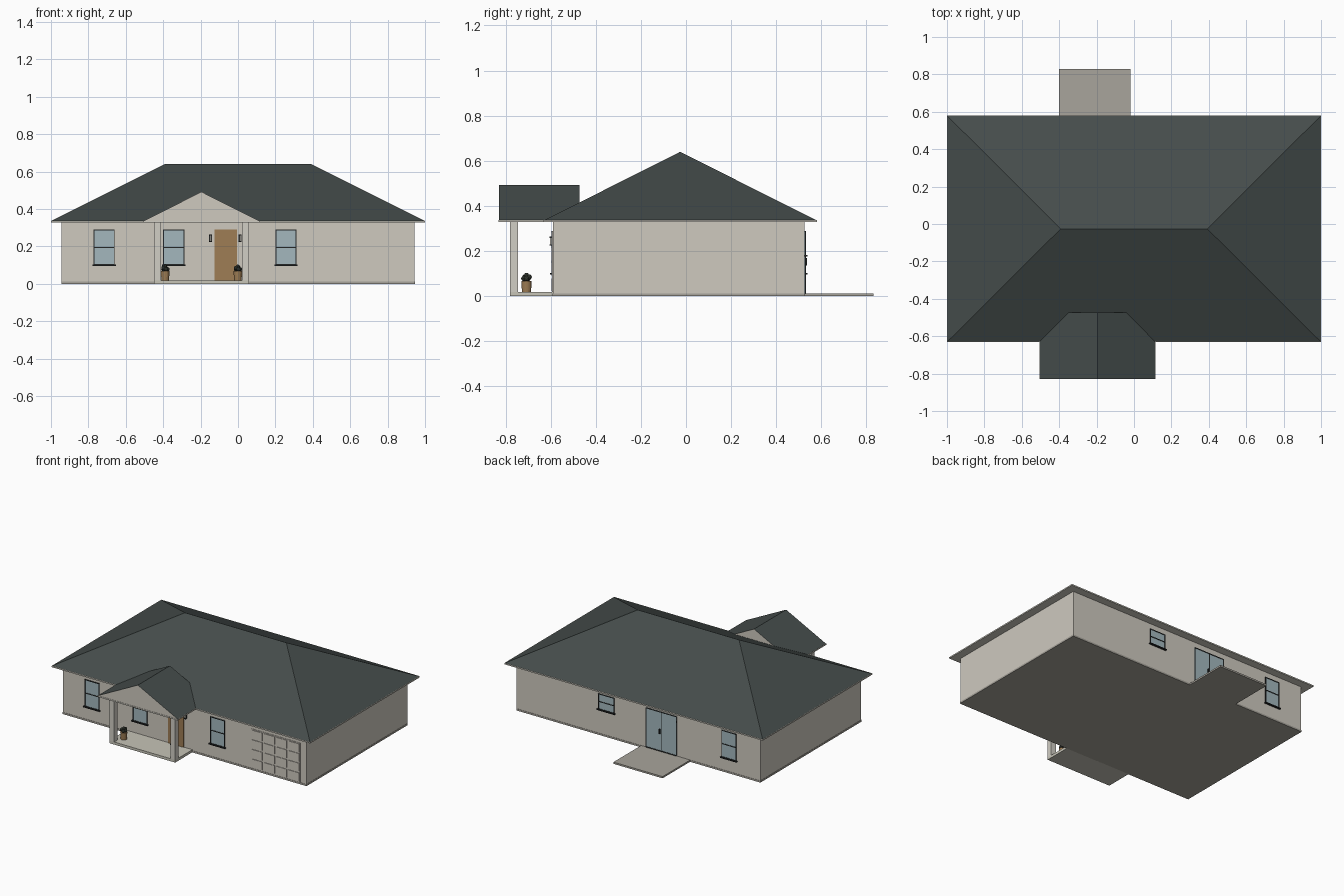
import bpy, bmesh, math
from mathutils import Vector

if "Cube" in bpy.data.objects:
    bpy.data.objects.remove(bpy.data.objects["Cube"])


def mat(name, r, g, b):
    lin = [c / 12.92 if c <= 0.04045 else ((c + 0.055) / 1.055) ** 2.4 for c in (r, g, b)]
    m = bpy.data.materials.new(name)
    m.diffuse_color = (*lin, 1)
    m.use_nodes = True
    m.node_tree.nodes["Principled BSDF"].inputs["Base Color"].default_value = m.diffuse_color
    return m


WALL = mat("beige wall", 0.81, 0.79, 0.75)
TRIM = mat("pale trim", 0.82, 0.81, 0.77)
ROOF = mat("slate roof", 0.27, 0.30, 0.295)
SLAB = mat("concrete", 0.66, 0.645, 0.61)
PORCH = mat("porch stone", 0.78, 0.77, 0.72)
WOOD = mat("brown wood", 0.62, 0.49, 0.33)
GLASS = mat("blue grey glass", 0.64, 0.72, 0.745)
BLACK = mat("black metal", 0.14, 0.15, 0.15)
PLANT = mat("dark foliage", 0.20, 0.22, 0.19)


def finish(name, bm, *mats):
    bmesh.ops.recalc_face_normals(bm, faces=bm.faces)
    me = bpy.data.meshes.new(name)
    bm.to_mesh(me)
    bm.free()
    for m in mats:
        me.materials.append(m)
    ob = bpy.data.objects.new(name, me)
    bpy.context.collection.objects.link(ob)
    return ob


def add_box(bm, x0, x1, y0, y1, z0, z1):
    vs = bmesh.ops.create_cube(bm, size=1)["verts"]
    for v in vs:
        v.co = ((x0 + x1) / 2 + v.co.x * (x1 - x0),
                (y0 + y1) / 2 + v.co.y * (y1 - y0),
                (z0 + z1) / 2 + v.co.z * (z1 - z0))


def boxes(name, m, *dims):
    bm = bmesh.new()
    for d in dims:
        add_box(bm, *d)
    return finish(name, bm, m)


FRONT, BACK = -0.59, 0.525
EAVE, PEAK = 0.337, 0.64

# House body and floor slabs
boxes("foundation", SLAB, (-0.945, 0.945, FRONT - 0.002, BACK + 0.002, 0, 0.012))
boxes("walls", WALL, (-0.943, 0.943, FRONT, BACK, 0.012, 0.33))
boxes("back_patio", SLAB, (-0.40, -0.02, BACK, 0.83, 0, 0.012))
boxes("porch_floor", PORCH, (-0.45, 0.06, -0.78, FRONT, 0, 0.018))
boxes("eave_board", TRIM, (-1, 1, -0.632, 0.58, 0.328, EAVE))

# Hipped main roof
bm = bmesh.new()
low = [bm.verts.new((x, y, EAVE)) for x, y in
       ((-0.997, -0.628), (0.997, -0.628), (0.997, 0.577), (-0.997, 0.577))]
rl, rr = [bm.verts.new((x, -0.026, PEAK)) for x in (-0.392, 0.392)]
for f in ((low[0], low[1], rr, rl), (low[1], low[2], rr),
          (low[2], low[3], rl, rr), (low[3], low[0], rl), low[::-1]):
    bm.faces.new(f)
finish("main_roof", bm, ROOF)

# Porch gable roof: sloped faces slate, upright ends beige
bm = bmesh.new()
ends = [[bm.verts.new((x, y, z)) for x, z in ((-0.503, EAVE), (0.112, EAVE), (-0.1955, 0.492))]
        for y in (-0.828, -0.473)]
for tri in ends:
    bm.faces.new(tri)
for i in range(3):
    j = (i + 1) % 3
    bm.faces.new((ends[0][i], ends[0][j], ends[1][j], ends[1][i]))
bm.normal_update()
for f in bm.faces:
    f.material_index = 0 if abs(f.normal.x) > 0.2 else 1
finish("porch_roof", bm, ROOF, WALL)
boxes("porch_eave_board", TRIM, (-0.505, 0.114, -0.83, -0.60, 0.328, EAVE))

# Porch columns
for side, x in (("left", -0.45), ("right", 0.022)):
    boxes(side + "_porch_column", TRIM, (x, x + 0.038, -0.78, -0.745, 0.018, 0.33))


def window(name, x0, x1, z0, z1, side, split="row", sill=True):
    """Glazed opening on the front (side -1) or back (side 1) wall."""
    wall = FRONT if side < 0 else BACK

    def slab(a, b, c, d, depth):
        y = sorted((wall - side * 0.002, wall + side * depth))
        return (a, b, y[0], y[1], c, d)
    t = 0.005
    boxes(name + "_glass", GLASS, slab(x0, x1, z0, z1, 0.003))
    bars = [slab(x0, x0 + t, z0, z1, 0.006), slab(x1 - t, x1, z0, z1, 0.006),
            slab(x0, x1, z0, z0 + t, 0.006), slab(x0, x1, z1 - t, z1, 0.006)]
    xm, zm = (x0 + x1) / 2, (z0 + z1) / 2
    if split == "row":
        bars.append(slab(x0, x1, zm - t / 2, zm + t / 2, 0.006))
    else:
        bars.append(slab(xm - t / 2, xm + t / 2, z0, z1, 0.006))
        bars.append(slab(xm + 0.008, xm + 0.014, 0.135, 0.17, 0.012))
    if sill:
        bars.append(slab(x0 - 0.006, x1 + 0.006, z0 - 0.004, z0 + 0.003, 0.013))
    boxes(name + "_frame", BLACK, *bars)


# Windows and sliding back door
for i, x in enumerate((-0.772, -0.40, 0.20)):
    window("front_window_%d" % (i + 1), x, x + 0.113, 0.10, 0.29, -1)
window("back_window_small", 0.185, 0.31, 0.18, 0.29, 1)
window("back_window_tall", -0.76, -0.645, 0.10, 0.29, 1)
window("sliding_door", -0.298, -0.06, 0.013, 0.29, 1, "column", False)

# Front door
boxes("front_door", WOOD, (-0.125, -0.006, FRONT - 0.005, FRONT, 0.018, 0.29))

# Garage door: thin plate with a grid of raised panels
gx, gz, gw, gh = 0.517, 0.018, 0.38, 0.27
boxes("garage_door", WALL, (gx, gx + gw, FRONT - 0.003, FRONT, gz, gz + gh))
cw, ch = gw / 4, gh / 4
boxes("garage_panels", WALL, *[
    (gx + c * cw + 0.007, gx + (c + 1) * cw - 0.007, FRONT - 0.007, FRONT - 0.002,
     gz + r * ch + 0.006, gz + (r + 1) * ch - 0.006) for c in range(4) for r in range(4)])

# Lanterns beside the door
for side, x in (("left", -0.147), ("right", 0.011)):
    boxes(side + "_lantern_glass", TRIM, (x - 0.004, x + 0.004, FRONT - 0.012, FRONT - 0.004, 0.23, 0.258))
    boxes(side + "_lantern_frame", BLACK,
          (x - 0.007, x + 0.007, FRONT - 0.015, FRONT, 0.258, 0.264),
          (x - 0.007, x + 0.007, FRONT - 0.015, FRONT, 0.224, 0.230),
          (x - 0.007, x + 0.007, FRONT - 0.003, FRONT, 0.224, 0.264))

# Planters with leafy balls
for side, x in (("left", -0.389), ("right", -0.001)):
    bm = bmesh.new()
    bmesh.ops.create_cone(bm, cap_ends=True, segments=16, radius1=0.020, radius2=0.023, depth=0.05)
    bmesh.ops.translate(bm, vec=(x, -0.707, 0.043), verts=bm.verts)
    finish(side + "_planter", bm, WOOD)
    bm = bmesh.new()
    for k in range(6):
        a = k * math.tau / 5
        r = 0.013 if k < 5 else 0
        vs = bmesh.ops.create_icosphere(bm, subdivisions=2, radius=0.0115)["verts"]
        bmesh.ops.translate(bm, verts=vs, vec=Vector(
            (x + r * math.cos(a), -0.707 + r * math.sin(a), 0.078 + 0.007 * (k % 2) + (0.007 if k == 5 else 0))))
    finish(side + "_plant", bm, PLANT)
